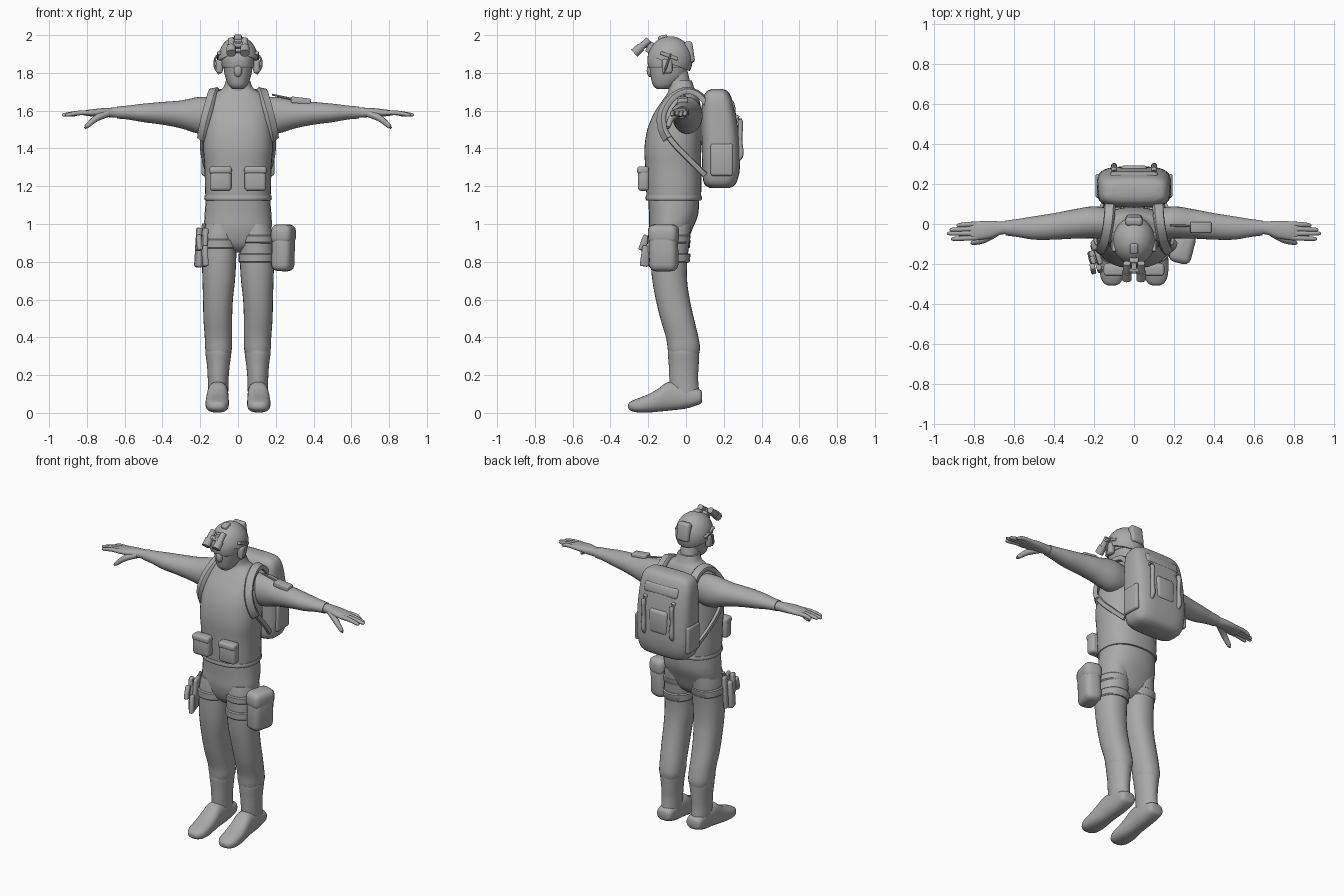
import bpy, bmesh, math
from mathutils import Vector, Matrix

grey = bpy.data.materials.new("matte grey")
grey.diffuse_color = (0.4, 0.4, 0.4, 1)


def finish(name, bm, angle=40):
    bmesh.ops.recalc_face_normals(bm, faces=bm.faces)
    me = bpy.data.meshes.new(name)
    bm.to_mesh(me)
    bm.free()
    ob = bpy.data.objects.new(name, me)
    bpy.context.collection.objects.link(ob)
    me.materials.append(grey)
    bpy.ops.object.select_all(action='DESELECT')
    ob.select_set(True)
    bpy.context.view_layer.objects.active = ob
    bpy.ops.object.shade_smooth_by_angle(angle=math.radians(angle))
    return ob


def spline(rows, steps):
    """Smooth interpolation through rows of numbers."""
    out, n = [], len(rows)
    for i in range(n - 1):
        a, b, c, d = rows[max(i - 1, 0)], rows[i], rows[i + 1], rows[min(i + 2, n - 1)]
        for k in range(steps):
            t = k / steps
            out.append([0.5 * (2 * q + (r - p) * t + (2 * p - 5 * q + 4 * r - s) * t * t
                               + (3 * q - p - 3 * r + s) * t ** 3) for p, q, r, s in zip(a, b, c, d)])
    return out + [list(rows[-1])]


def skin(name, rings, angle=40):
    bm = bmesh.new()
    rv = [[bm.verts.new(p) for p in ring] for ring in rings]
    n = len(rv[0])
    for a, b in zip(rv, rv[1:]):
        for i in range(n):
            bm.faces.new((a[i], a[(i + 1) % n], b[(i + 1) % n], b[i]))
    bm.faces.new(rv[0])
    bm.faces.new(rv[-1])
    return finish(name, bm, angle)


def loft(name, rows, axis='z', power=2, seg=28, steps=4, side=1):
    """Rows: position on axis, two centre values, two radii."""
    rings = []
    for t, c1, c2, r1, r2 in spline(rows, steps):
        ring = []
        for i in range(seg):
            co, si = (f(2 * math.pi * i / seg) for f in (math.cos, math.sin))
            u = c1 + r1 * math.copysign(abs(co) ** (2 / power), co)
            v = c2 + r2 * math.copysign(abs(si) ** (2 / power), si)
            x, y, z = {'z': (u, v, t), 'x': (t, u, v), 'y': (u, t, v)}[axis]
            ring.append((x * side, y, z))
        rings.append(ring)
    return skin(name, rings)


def sweep(name, rows, centre=None, width=None, thick=None, seg=10, steps=4):
    """Rows: x, y, z, radius. With a width it is a flat strap facing away from centre."""
    rows = spline(rows, steps)
    pts = [Vector(r[:3]) for r in rows]
    rings = []
    for i, p in enumerate(pts):
        t = (pts[min(i + 1, len(pts) - 1)] - pts[max(i - 1, 0)]).normalized()
        n = p - Vector(centre) if centre else t.orthogonal()
        n = (n - t * n.dot(t)).normalized()
        s = t.cross(n)
        if width:
            w, h = width / 2, thick / 2
            ring = [p + s * a * w + n * b * h for a, b in
                    ((1, -1), (1, .4), (.8, 1), (-.8, 1), (-1, .4), (-1, -1))]
        else:
            ring = [p + (s * math.cos(k * 2 * math.pi / seg) + n * math.sin(k * 2 * math.pi / seg)) * rows[i][3]
                    for k in range(seg)]
        rings.append(ring)
    return skin(name, rings)


def box(name, centre, size, bevel=.01, rot=(0, 0, 0)):
    bm = bmesh.new()
    bmesh.ops.create_cube(bm, size=1)
    bmesh.ops.scale(bm, vec=size, verts=bm.verts)
    bmesh.ops.bevel(bm, geom=bm.edges[:], offset=bevel, segments=3, profile=.5, affect='EDGES')
    m = Matrix.Rotation(rot[2], 3, 'Z') @ Matrix.Rotation(rot[1], 3, 'Y') @ Matrix.Rotation(rot[0], 3, 'X')
    bmesh.ops.rotate(bm, matrix=m, verts=bm.verts)
    bmesh.ops.translate(bm, vec=centre, verts=bm.verts)
    return finish(name, bm)


def ball(name, centre, radii, cut=None):
    bm = bmesh.new()
    bmesh.ops.create_uvsphere(bm, u_segments=32, v_segments=20, radius=1)
    bmesh.ops.scale(bm, vec=radii, verts=bm.verts)
    bmesh.ops.translate(bm, vec=centre, verts=bm.verts)
    if cut:
        r = bmesh.ops.bisect_plane(bm, geom=bm.verts[:] + bm.edges[:] + bm.faces[:],
                                   plane_co=cut[0], plane_no=cut[1], clear_inner=True)
        bmesh.ops.holes_fill(bm, edges=[e for e in r['geom_cut'] if isinstance(e, bmesh.types.BMEdge)])
    return finish(name, bm)


# Torso, hem and hips
loft("vest", [(1.13, 0, -.065, .172, .143), (1.2, 0, -.065, .175, .147), (1.3, 0, -.068, .177, .148),
              (1.4, 0, -.07, .184, .15), (1.5, 0, -.06, .182, .145), (1.58, 0, -.045, .175, .128),
              (1.64, 0, -.03, .16, .105), (1.69, 0, -.02, .125, .08), (1.72, 0, -.022, .08, .066),
              (1.76, 0, -.03, .064, .06)], power=2.4, seg=36)
loft("vest_hem", [(1.125, 0, -.065, .174, .145), (1.135, 0, -.065, .179, .15), (1.15, 0, -.065, .176, .147)],
     power=2.4, seg=36, steps=2)
loft("hips", [(1.15, 0, -.065, .168, .136), (1.05, 0, -.066, .177, .13), (.97, 0, -.08, .176, .113),
              (.89, 0, -.085, .14, .085), (.85, 0, -.085, .05, .04)], power=2.3)
for s, w in ((-1, "right"), (1, "left")):
    box(w + "_front_pouch", (s * .092, -.225, 1.24), (.115, .06, .13), .018)
    box(w + "_pouch_flap", (s * .092, -.228, 1.285), (.118, .062, .04), .014)

# Head, mask, visor and helmet
loft("neck", [(1.68, 0, -.03, .062, .06), (1.76, 0, -.04, .056, .06), (1.84, 0, -.06, .056, .06)])
loft("head", [(1.715, 0, -.125, .03, .03), (1.735, 0, -.115, .05, .06), (1.78, 0, -.097, .068, .09),
              (1.83, 0, -.092, .077, .102), (1.88, 0, -.09, .082, .107), (1.93, 0, -.085, .07, .09)], power=2.2)
ball("mask_nose", (0, -.188, 1.812), (.022, .02, .035))
loft("visor", [(1.825, 0, -.095, .08, .1), (1.835, 0, -.095, .085, .106), (1.87, 0, -.095, .088, .11),
               (1.9, 0, -.092, .085, .108)], power=2.3)
ball("helmet", (0, -.085, 1.87), (.106, .12, .124), ((0, -.085, 1.85), (0, .38, 1)))
box("helmet_back_case", (0, .018, 1.91), (.085, .045, .115), .016, (.15, 0, 0))
box("helmet_top_plate", (0, -.122, 1.984), (.04, .05, .03), .008, (.25, 0, 0))
box("goggle_shroud", (0, -.19, 1.935), (.045, .03, .06), .007, (-.5, 0, 0))
box("goggle_arm", (0, -.215, 1.945), (.025, .06, .025), .005)
box("goggle_bridge", (0, -.232, 1.945), (.07, .025, .025), .006, (.75, 0, 0))
for s, w in ((-1, "right"), (1, "left")):
    sweep(w + "_goggle_tube", [(s * .036, -.196, 1.975, .018), (s * .036, -.245, 1.93, .019)], seg=16, steps=1)
    sweep(w + "_goggle_lens", [(s * .036, -.238, 1.937, .024), (s * .036, -.274, 1.904, .025)], seg=16, steps=1)
    box(w + "_ear_cup", (s * .098, -.1, 1.835), (.035, .055, .075), .013)
    box(w + "_helmet_rail", (s * .1, -.09, 1.89), (.02, .1, .018), .005, (-.35, 0, 0))
    sweep(w + "_headset_arm", [(s * .1, -.08, 1.9, .006), (s * .121, -.09, 1.875, .006),
                               (s * .122, -.105, 1.83, .006), (s * .1, -.12, 1.795, .006)], seg=8)

# Arms and hands
for s, w in ((-1, "right"), (1, "left")):
    loft(w + "_sleeve", [(.1, 0, 1.575, .075, .09), (.2, .008, 1.575, .08, .098), (.3, 0, 1.58, .073, .074),
                         (.4, -.012, 1.586, .066, .06), (.5, -.02, 1.588, .058, .049),
                         (.58, -.02, 1.59, .045, .037), (.64, -.02, 1.59, .037, .032)], 'x', side=s)
    loft(w + "_palm", [(.62, -.02, 1.59, .033, .028), (.66, -.02, 1.59, .032, .026), (.72, -.028, 1.59, .044, .023),
                       (.79, -.034, 1.588, .046, .017), (.82, -.034, 1.587, .04, .011)], 'x', 2.3, side=s)
    for i, (y0, x1, y1) in enumerate(((.0, .885, -.006), (-.023, .918, -.028), (-.047, .93, -.047), (-.068, .912, -.074))):
        sweep(f"{w}_finger_{i + 1}", [(s * .78, y0, 1.588, .013), (s * .84, (y0 + y1) / 2, 1.588, .0125),
                                      (s * (x1 - .012), y1, 1.578, .01), (s * x1, y1, 1.574, .004)])
    sweep(w + "_thumb", [(s * .69, -.045, 1.585, .02), (s * .75, -.078, 1.56, .018),
                         (s * .8, -.093, 1.518, .012), (s * .812, -.096, 1.506, .005)])

# Legs and boots
leg = [(1.0, .092, -.078, .08, .105), (.93, .096, -.085, .089, .106), (.8, .1, -.09, .09, .097),
       (.7, .102, -.086, .086, .092), (.6, .106, -.07, .079, .09), (.5, .107, -.047, .076, .089),
       (.4, .104, -.02, .072, .086), (.345, .103, -.012, .071, .086), (.31, .103, -.012, .064, .08)]
for s, w in ((-1, "right"), (1, "left")):
    loft(w + "_trouser_leg", leg, power=2.2, side=s)
    loft(w + "_boot_shaft", [(.33, .104, -.013, .068, .083), (.31, .104, -.013, .068, .083), (.25, .104, -.012, .06, .079),
                             (.18, .105, -.012, .055, .076), (.1, .105, -.005, .053, .076), (.07, .105, 0, .05, .07)], side=s)
    loft(w + "_boot_foot", [(.086, .105, .085, .03, .025), (.07, .105, .085, .05, .04), (0, .105, .085, .054, .062),
                            (-.09, .107, .088, .056, .076), (-.15, .109, .066, .06, .06), (-.2, .11, .05, .062, .048),
                            (-.26, .11, .039, .058, .036), (-.295, .11, .036, .04, .023), (-.306, .11, .036, .02, .01)],
         'y', 2.5, side=s)

# Thigh bands
for name, s, z, h in (("left_upper_band", 1, .92, .045), ("left_lower_band", 1, .82, .05), ("right_band", -1, .895, .05)):
    loft(name, [(z - h / 2, .099, -.088, .09, .102), (z - h / 2 + .006, .099, -.088, .096, .108),
                (z + h / 2 - .006, .099, -.087, .096, .111), (z + h / 2, .099, -.087, .09, .105)],
         power=2.2, steps=1, side=s)

# Left thigh pouch
turn = -.25
box("thigh_pouch", (.24, -.118, .865), (.105, .15, .23), .035, (0, .03, turn))
box("thigh_pouch_flap", (.241, -.118, .945), (.112, .158, .105), .034, (0, .03, turn))

# Right thigh holster with sidearm
box("holster_plate", (-.187, -.15, .88), (.025, .11, .2), .01, (0, .06, .3))
box("holster_body", (-.205, -.165, .855), (.035, .065, .17), .012, (0, .06, .3))
box("sidearm_slide", (-.208, -.18, .92), (.025, .04, .12), .006, (0, .06, .3))
box("sidearm_grip", (-.205, -.222, .9), (.026, .035, .085), .008, (-.35, 0, .2))
box("spare_magazine", (-.175, -.215, .83), (.026, .045, .11), .008, (-.15, 0, .3))
sweep("holster_hanger", [(-.18, -.12, 1.0, .01), (-.19, -.14, .95, .01)], seg=8)

# Backpack
loft("backpack", [(1.19, 0, .18, .12, .05), (1.215, 0, .18, .165, .085), (1.3, 0, .186, .183, .1),
                  (1.45, 0, .182, .185, .1), (1.58, 0, .173, .18, .092), (1.66, 0, .166, .172, .078),
                  (1.7, 0, .165, .15, .058), (1.714, 0, .165, .11, .03)], power=3.6, seg=40)
box("backpack_pocket", (0, .268, 1.43), (.13, .05, .15), .02)
box("backpack_lid", (0, .235, 1.62), (.24, .05, .07), .02, (.25, 0, 0))
for s, w in ((-1, "right"), (1, "left")):
    sweep(w + "_pack_webbing", [(s * .1, .262, 1.57, .012), (s * .1, .288, 1.54, .014), (s * .1, .286, 1.45, .012),
                                (s * .1, .29, 1.37, .015), (s * .1, .275, 1.34, .012)], seg=10)
    box(w + "_pack_side_pocket", (s * .178, .19, 1.34), (.03, .12, .17), .013)
    # Harness straps over the shoulder and back under the arm
    sweep(w + "_shoulder_strap", [(s * .12, .11, 1.64, 0), (s * .122, .06, 1.692, 0), (s * .13, -.01, 1.706, 0),
                                  (s * .145, -.085, 1.66, 0), (s * .167, -.13, 1.58, 0), (s * .185, -.125, 1.5, 0),
                                  (s * .193, -.1, 1.45, 0)],
          (s * .08, 0, 1.5), .052, .026)
    sweep(w + "_lower_strap", [(s * .191, -.115, 1.49, 0), (s * .193, -.05, 1.41, 0), (s * .18, .03, 1.33, 0),
                               (s * .155, .1, 1.26, 0)], (0, -.05, 1.4), .03, .016)

# Arm radio
box("arm_radio", (.333, -.017, 1.652), (.105, .055, .035), .008, (0, .12, 0))
sweep("radio_antenna", [(.285, -.01, 1.662, .006), (.18, -.008, 1.685, .005)], seg=8, steps=1)
